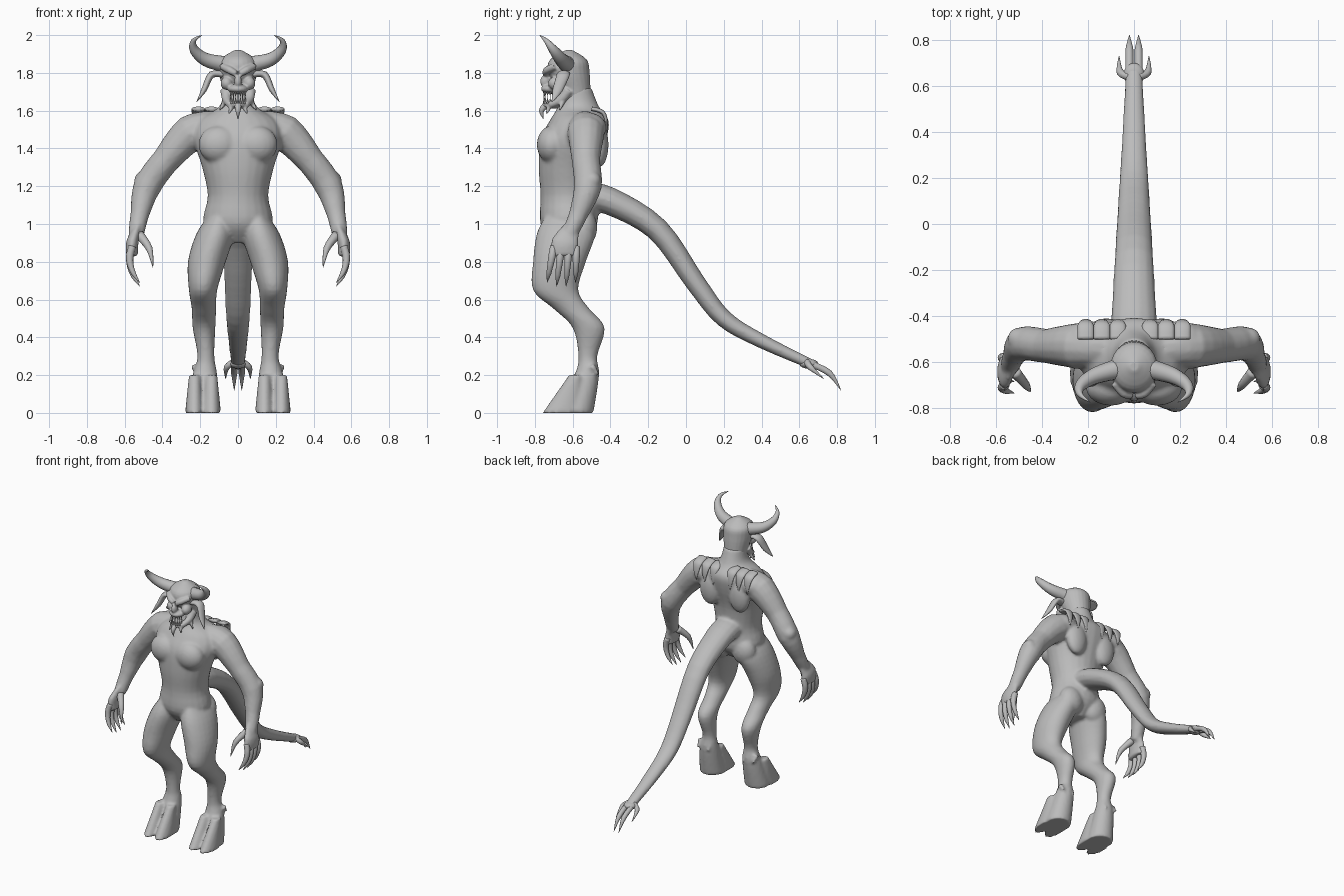
import bpy, bmesh, math
from mathutils import Vector, Matrix

cube = bpy.data.objects.get("Cube")
if cube:
    bpy.data.objects.remove(cube)

GREY = (0.5, 0.5, 0.5, 1)
skin = bpy.data.materials.new("grey_skin")
skin.use_nodes = True
skin.diffuse_color = GREY
skin.node_tree.nodes["Principled BSDF"].inputs["Base Color"].default_value = GREY

ACROSS = Vector((1, 0, 0))
DEPTH = Vector((0, 1, 0))
SIDES = {"left": 1, "right": -1}


def spline(rows, steps=4):
    """Catmull-Rom curve through rows of numbers."""
    rows = [Vector(row) for row in rows]
    padded = [rows[0]] + rows + [rows[-1]]
    curve = []
    for a, b, c, d in zip(padded, padded[1:], padded[2:], padded[3:]):
        for step in range(steps):
            t = step / steps
            bend = (2 * a - 5 * b + 4 * c - d) * t * t + (3 * b - a - 3 * c + d) * t ** 3
            curve.append(b + ((c - a) * t + bend) / 2)
    return curve + [rows[-1]]


def loft(bm, frames, sides):
    """Join ellipses given as (centre, u, v) into a closed tube."""
    rings = []
    for centre, u, v in frames:
        angles = [math.tau * k / sides for k in range(sides)]
        rings.append([bm.verts.new(centre + u * math.cos(a) + v * math.sin(a)) for a in angles])
    for low, high in zip(rings, rings[1:]):
        for k in range(sides):
            bm.faces.new((low[k - 1], low[k], high[k], high[k - 1]))
    bm.faces.new(rings[0])
    bm.faces.new(rings[-1])


def stack(bm, rows, side=1):
    """Level sections: height, x centre, half width, front, back."""
    frames = []
    for z, x, half, front, back in spline(rows):
        centre = Vector((side * x, (front + back) / 2, z))
        frames.append((centre, ACROSS * half, DEPTH * (back - front) / 2))
    loft(bm, frames, sides=24)


def limb(bm, path, radii, side=1, flat=1, axis=ACROSS, sides=14):
    """Tube along a path; radii are spread evenly over its length."""
    points = [Vector((side * x, y, z)) for x, y, z in spline(path)]
    last = len(points) - 1
    frames = []
    for i, point in enumerate(points):
        tangent = (points[min(i + 1, last)] - points[max(i - 1, 0)]).normalized()
        u = (axis - tangent * axis.dot(tangent)).normalized()
        place = i / last * (len(radii) - 1)
        k = min(int(place), len(radii) - 2)
        radius = max(radii[k] + (radii[k + 1] - radii[k]) * (place - k), 0.001)
        frames.append((point, u * radius, tangent.cross(u) * radius * flat))
    loft(bm, frames, sides)


def blob(bm, centre, radii, side=1):
    x, y, z = centre
    matrix = Matrix.Translation((side * x, y, z)) @ Matrix.Diagonal((*radii, 1))
    bmesh.ops.create_uvsphere(bm, u_segments=20, v_segments=12, radius=1, matrix=matrix)


def finish(name, bm, voxel=None):
    """Make a smooth object; with a voxel size, blend its pieces into one skin."""
    bmesh.ops.recalc_face_normals(bm, faces=bm.faces)
    for face in bm.faces:
        face.smooth = True
    mesh = bpy.data.meshes.new(name)
    bm.to_mesh(mesh)
    bm.free()
    mesh.materials.append(skin)
    part = bpy.data.objects.new(name, mesh)
    bpy.context.collection.objects.link(part)
    if voxel:
        blend = part.modifiers.new("Blend", "REMESH")
        blend.mode = "VOXEL"
        blend.voxel_size = voxel
        blend.use_smooth_shade = True
        soften = part.modifiers.new("Soften", "SMOOTH")
        soften.iterations = 3


# Torso and neck
body = bmesh.new()
stack(body, [(.9, 0, .05, -.7, -.55), (1, 0, .18, -.77, -.47), (1.15, 0, .16, -.77, -.47),
             (1.3, 0, .19, -.78, -.46), (1.45, 0, .235, -.77, -.42), (1.55, 0, .21, -.72, -.41),
             (1.62, 0, .1, -.68, -.46), (1.72, 0, .075, -.66, -.5)])

# Tail, tapering evenly toward the tip
tail_path = [(0, -.55, 1.15), (0, -.4, 1.12), (0, -.15, .97), (0, .05, .69),
             (0, .2, .5), (0, .4, .38), (0, .68, .25)]
limb(body, tail_path, [.075 - .06 * y for x, y, z in tail_path], flat=.75)

for side in SIDES.values():
    # Leg with backward hock
    stack(body, [(1.05, .1, .05, -.74, -.52), (.95, .12, .1, -.79, -.48), (.8, .165, .1, -.81, -.53),
                 (.65, .185, .075, -.81, -.57), (.55, .18, .065, -.7, -.51), (.45, .18, .06, -.6, -.43),
                 (.3, .17, .045, -.57, -.47), (.2, .175, .065, -.59, -.46), (0, .185, .09, -.68, -.49)], side)
    # Cloven hoof toes and heel spurs
    for toe in (.14, .23):
        stack(body, [(h, toe, .05 - .1 * h, .7 * h - .76, -.55) for h in (0, .1, .2)], side)
        limb(body, [(toe, -.5, .25), (toe, -.45, .19)], (.02, 0), side)
    # Buttock, chest, shoulder, shoulder blade and elbow
    blob(body, (.1, -.54, .98), (.09, .07, .1), side)
    blob(body, (.1, -.71, 1.42), (.11, .08, .1), side)
    blob(body, (.2, -.52, 1.51), (.11, .1, .08), side)
    blob(body, (.12, -.46, 1.42), (.08, .05, .12), side)
    blob(body, (.5, -.5, 1.23), (.05, .05, .05), side)
    # Arm and flattened palm
    limb(body, [(.12, -.54, 1.52), (.25, -.53, 1.48), (.38, -.53, 1.34), (.48, -.52, 1.2),
                (.52, -.57, 1.05), (.54, -.62, .94)], (.08, .1, .075, .075, .05, .04), side, axis=DEPTH)
    limb(body, [(.53, -.6, .99), (.56, -.64, .9), (.56, -.64, .83)], (.04, .075, .07), side, .45, DEPTH)
finish("body", body, voxel=.011)

# Curled clawed fingers and thumb
for label, side in SIDES.items():
    hand = bmesh.new()
    for spread in (-1.5, -.5, .5, 1.5):
        length = .22 - .02 * abs(spread)
        path = []
        for step in range(5):
            t = step / 4
            path.append((.56 + .08 * t - .12 * t * t,
                         spread * (.04 + .01 * t) - .64 - .02 * t,
                         .88 - length * t))
        limb(hand, path, (.02, .02, .017, .013, 0), side)
    limb(hand, [(.52, -.64, .94), (.47, -.7, .87), (.45, -.73, .77)], (.026, .018, 0), side)
    finish(label + "_fingers", hand)

# Tail claws
claws = bmesh.new()
blob(claws, (0, .65, .26), (.045, .05, .026))
for side in SIDES.values():
    limb(claws, [(.02, .66, .26), (.02, .76, .21), (.02, .82, .12)], (.018, .017, 0), side)
    limb(claws, [(.02, .64, .27), (.06, .66, .24), (.065, .73, .18)], (.018, .016, 0), side)
finish("tail_claws", claws)

# Skull, nose, upper jaw, lower jaw
head = bmesh.new()
stack(head, [(1.6, 0, .07, -.66, -.5), (1.7, 0, .08, -.67, -.505), (1.8, 0, .1, -.73, -.51),
             (1.87, 0, .094, -.72, -.525), (1.92, 0, .02, -.64, -.6)])
blob(head, (0, -.745, 1.755), (.02, .027, .035))
blob(head, (0, -.71, 1.715), (.055, .058, .026))
blob(head, (0, -.7, 1.63), (.05, .06, .02))
for side in SIDES.values():
    # Brow, cheek, jaw hinge and jaw spikes
    limb(head, [(.01, -.745, 1.795), (.045, -.735, 1.815), (.085, -.69, 1.835)], (.016, .02, .018), side, axis=DEPTH)
    blob(head, (.06, -.69, 1.745), (.032, .04, .035), side)
    limb(head, [(.065, -.62, 1.71), (.06, -.66, 1.66), (.04, -.72, 1.63)], (.03, .018), side)
    limb(head, [(.06, -.65, 1.66), (.1, -.67, 1.6)], (.02, .003), side)
    limb(head, [(.03, -.72, 1.63), (.05, -.74, 1.58)], (.018, .003), side)
finish("head", head, voxel=.006)

# Teeth around the jaw, and beard tuft
mouth = bmesh.new()
limb(mouth, [(0, -.74, 1.63), (0, -.765, 1.6), (0, -.755, 1.555)], (.02, .014, 0))
for i in range(-4, 5):
    angle = i * .3
    x, y = .042 * math.sin(angle), -.7 - .052 * math.cos(angle)
    for root, tip in ((1.71, 1.667), (1.635, 1.68)):
        limb(mouth, [(x, y, root), (x, y, tip)], (.007, 0), sides=6)
finish("teeth_and_beard", mouth)

# Horns, drooping ears and ragged hide flaps
for label, side in SIDES.items():
    horn = bmesh.new()
    limb(horn, [(.07, -.63, 1.845), (.17, -.66, 1.87), (.23, -.7, 1.92), (.235, -.74, 1.97), (.19, -.775, 2)],
         (.045, .036, .026, .013, 0), side, axis=DEPTH)
    finish(label + "_horn", horn)

    ear = bmesh.new()
    limb(ear, [(.07, -.65, 1.79), (.14, -.65, 1.79), (.18, -.68, 1.71), (.22, -.71, 1.645)],
         (.03, .035, .027, 0), side, .55, DEPTH)
    finish(label + "_ear", ear)

    flaps = bmesh.new()
    for x in (.07, .14, .21):
        limb(flaps, [(x, -.5, 1.61), (x, -.44, 1.59), (x, -.42, 1.53), (x, -.42, 1.47)],
             (.035, .035, .02, 0), side, .35)
    finish(label + "_shoulder_flaps", flaps)
